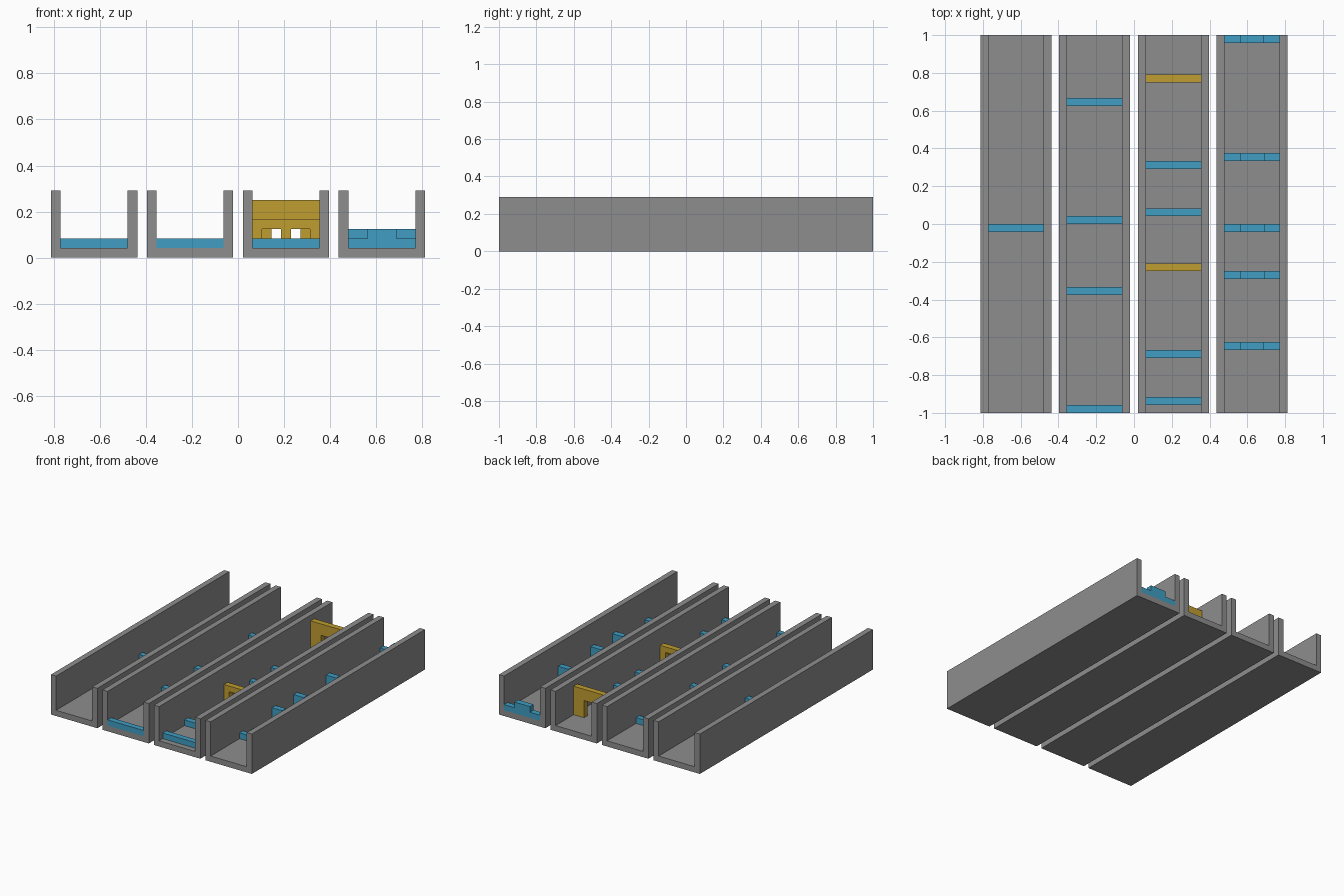
import bpy
import bmesh

cube = bpy.data.objects.get("Cube")
if cube:
    bpy.data.objects.remove(cube, do_unlink=True)

U = 1 / 24           # one grid step; every size is a whole number of steps
LENGTH = 48
PITCH = 10           # channel width plus gap
LEFT_EDGE = -19.5


def material(name, rgb):
    mat = bpy.data.materials.new(name)
    mat.use_nodes = True
    mat.diffuse_color = (*rgb, 1)
    mat.node_tree.nodes["Principled BSDF"].inputs["Base Color"].default_value = (*rgb, 1)
    return mat


grey = material("grey", (0.27, 0.27, 0.27))
blue = material("blue", (0.05, 0.34, 0.54))
gold = material("gold", (0.53, 0.34, 0.03))


def extrude_profile(name, profile, x, back, depth, mat):
    """Extrude an x/z outline forward from y = back by depth, in grid steps."""
    bm = bmesh.new()
    face = bm.faces.new([bm.verts.new(((x + px) * U, back * U, pz * U)) for px, pz in profile])
    result = bmesh.ops.extrude_face_region(bm, geom=[face])
    verts = [v for v in result["geom"] if isinstance(v, bmesh.types.BMVert)]
    bmesh.ops.translate(bm, verts=verts, vec=(0, -depth * U, 0))
    bmesh.ops.recalc_face_normals(bm, faces=bm.faces)
    mesh = bpy.data.meshes.new(name)
    bm.to_mesh(mesh)
    bm.free()
    mesh.materials.append(mat)
    bpy.context.collection.objects.link(bpy.data.objects.new(name, mesh))


# Outlines, measured from the outer lower corner of a channel
channel = [(0, 0), (9, 0), (9, 7), (8, 7), (8, 1), (1, 1), (1, 7), (0, 7)]
low_bar = [(1, 1), (8, 1), (8, 2), (1, 2)]
raised_middle = [(1, 1), (8, 1), (8, 2), (6, 2), (6, 3), (3, 3), (3, 2), (1, 2)]
raised_sides = [(1, 1), (8, 1), (8, 3), (6, 3), (6, 2), (3, 2), (3, 3), (1, 3)]
tall_gate = [(1, 1), (3, 1), (3, 4), (6, 4), (6, 1), (8, 1), (8, 6), (1, 6)]
double_gate = [(1, 1), (2, 1), (2, 3), (4, 3), (4, 1), (5, 1), (5, 3),
               (7, 3), (7, 1), (8, 1), (8, 4), (1, 4)]

# Obstacles per channel: name, outline, colour, back positions
layout = [
    [("low_bar", low_bar, blue, (0,))],
    [("low_bar", low_bar, blue, (16, 1, -8, -23))],
    [("low_bar", low_bar, blue, (8, 2, -16, -22)),
     ("tall_gate", tall_gate, gold, (19,)),
     ("double_gate", double_gate, gold, (-5,))],
    [("raised_middle_bar", raised_middle, blue, (24, -15)),
     ("raised_sides_bar", raised_sides, blue, (9, 0, -6))],
]

for i, obstacles in enumerate(layout):
    x = LEFT_EDGE + i * PITCH
    extrude_profile(f"channel_{i + 1}", channel, x, LENGTH / 2, LENGTH, grey)
    for name, profile, mat, backs in obstacles:
        for n, back in enumerate(backs):
            extrude_profile(f"channel_{i + 1}_{name}_{n + 1}", profile, x, back, 1, mat)
